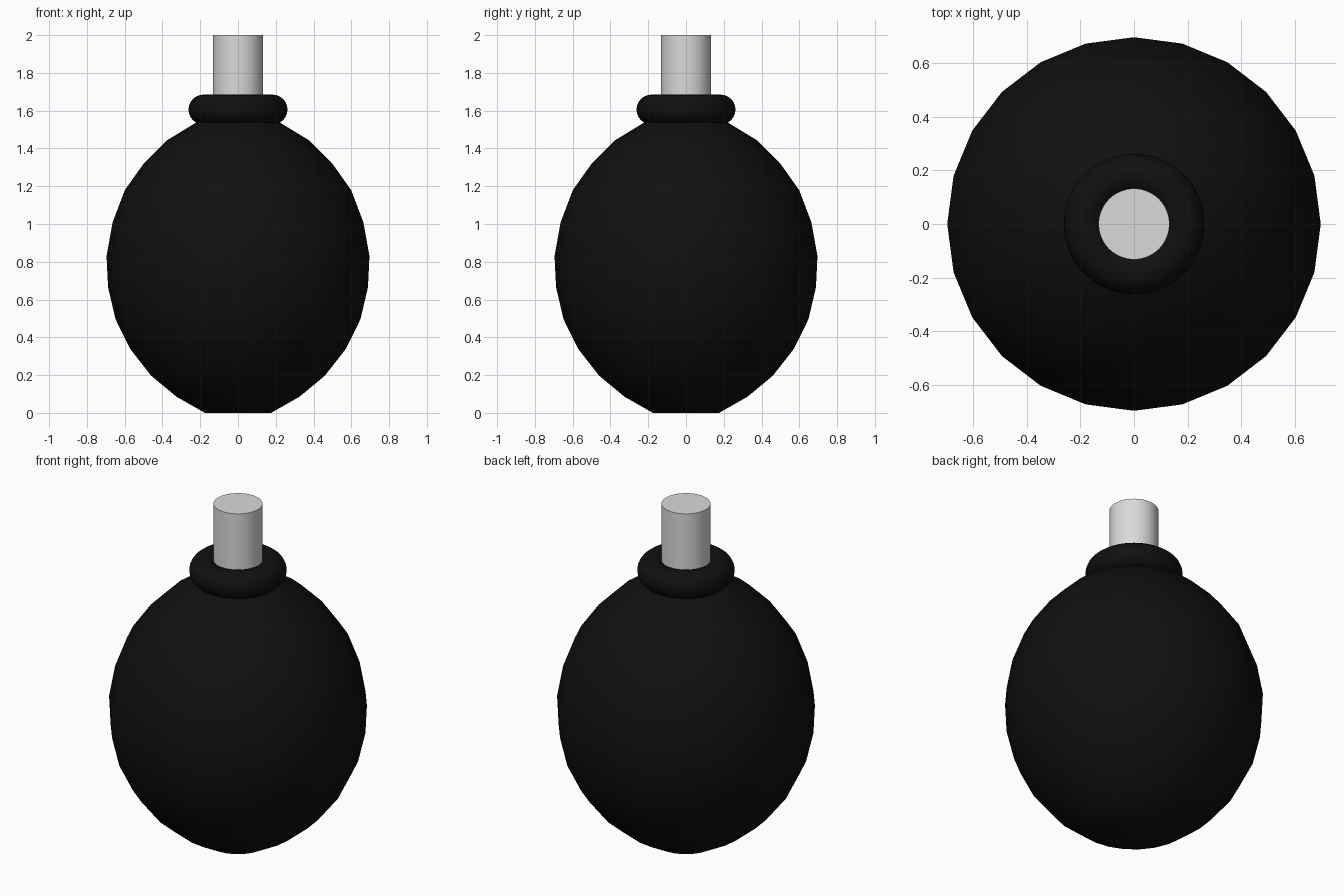
import bpy, math

cube = bpy.data.objects.get("Cube")
if cube:
    bpy.data.objects.remove(cube, do_unlink=True)


def material(name, value):
    m = bpy.data.materials.new(name)
    m.use_nodes = True
    colour = (value, value, value, 1)
    m.diffuse_color = colour
    m.node_tree.nodes["Principled BSDF"].inputs["Base Color"].default_value = colour
    return m


def finish(obj, name, mat):
    obj.name = name
    obj.data.materials.append(mat)
    bpy.ops.object.select_all(action='DESELECT')
    obj.select_set(True)
    bpy.context.view_layer.objects.active = obj
    bpy.ops.object.shade_smooth_by_angle(angle=math.radians(40))


def lathe(name, profile, segments, mat):
    """Revolve (radius, z) points about z and close both ends."""
    verts, faces = [], []
    for r, z in profile:
        for i in range(segments):
            a = 2 * math.pi * i / segments
            verts.append((r * math.cos(a), r * math.sin(a), z))
    for k in range(len(profile) - 1):
        for i in range(segments):
            j = (i + 1) % segments
            a, b = k * segments, (k + 1) * segments
            faces.append((a + i, a + j, b + j, b + i))
    faces.append(tuple(reversed(range(segments))))
    faces.append(tuple(range(len(verts) - segments, len(verts))))
    mesh = bpy.data.meshes.new(name)
    mesh.from_pydata(verts, [], faces)
    obj = bpy.data.objects.new(name, mesh)
    bpy.context.collection.objects.link(obj)
    finish(obj, name, mat)


black = material("black", 0.005)
grey = material("light grey", 0.7)

# Egg-shaped body with a small flat base
lathe("body", [(0.175, 0), (0.325, 0.085), (0.46, 0.197), (0.572, 0.34),
               (0.648, 0.495), (0.688, 0.665), (0.696, 0.83), (0.664, 1.008),
               (0.6, 1.178), (0.498, 1.322), (0.376, 1.443), (0.225, 1.535),
               (0.15, 1.57)], 24, black)

# Rounded collar
bpy.ops.mesh.primitive_torus_add(location=(0, 0, 1.606), major_radius=0.183,
                                 minor_radius=0.079, major_segments=64, minor_segments=24)
finish(bpy.context.object, "collar", black)

# Stem
bpy.ops.mesh.primitive_cylinder_add(vertices=64, radius=0.132, depth=0.44, location=(0, 0, 1.78))
finish(bpy.context.object, "stem", grey)
